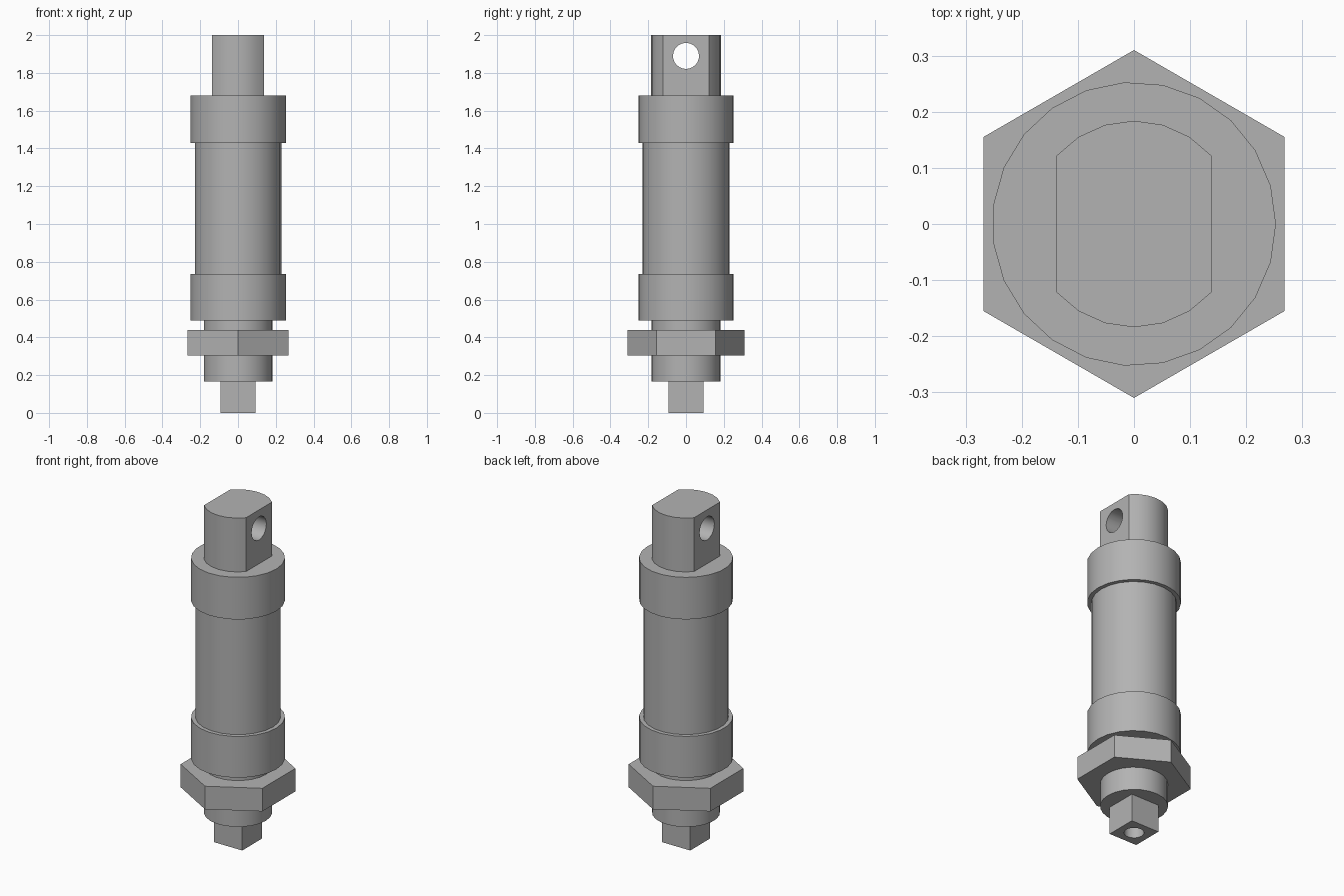
import bpy
import bmesh
from math import pi, sin, cos, asin, radians
from mathutils import Matrix

if "Cube" in bpy.data.objects:
    bpy.data.objects.remove(bpy.data.objects["Cube"])

STEEL = (0.45, 0.45, 0.45, 1.0)
steel = bpy.data.materials.new("grey_steel")
steel.use_nodes = True
steel.diffuse_color = STEEL
steel.node_tree.nodes["Principled BSDF"].inputs["Base Color"].default_value = STEEL


def ring(radius, sides, start=0.0):
    """Corners of a regular polygon."""
    angles = [start + 2 * pi * i / sides for i in range(sides)]
    return [(radius * cos(a), radius * sin(a)) for a in angles]


def prism(name, outline, bottom, top):
    """Extrude an outline upward between two heights."""
    bm = bmesh.new()
    base = bm.faces.new([bm.verts.new((x, y, bottom)) for x, y in outline])
    grown = bmesh.ops.extrude_face_region(bm, geom=[base])["geom"]
    moved = [v for v in grown if isinstance(v, bmesh.types.BMVert)]
    bmesh.ops.translate(bm, verts=moved, vec=(0, 0, top - bottom))
    bmesh.ops.recalc_face_normals(bm, faces=bm.faces)
    mesh = bpy.data.meshes.new(name)
    bm.to_mesh(mesh)
    bm.free()
    mesh.materials.append(steel)
    obj = bpy.data.objects.new(name, mesh)
    bpy.context.collection.objects.link(obj)
    return obj


def select_only(obj):
    bpy.ops.object.select_all(action="DESELECT")
    obj.select_set(True)
    bpy.context.view_layer.objects.active = obj


def drill(obj, cutter):
    """Cut a hole and discard the cutter."""
    cutter.hide_render = True
    mod = obj.modifiers.new("hole", "BOOLEAN")
    mod.operation = "DIFFERENCE"
    mod.solver = "EXACT"
    mod.object = cutter
    select_only(obj)
    bpy.ops.object.modifier_apply(modifier=mod.name)
    bpy.data.objects.remove(cutter)


# Round body, end caps and threaded neck
SIDES = 23
parts = [
    prism("neck", ring(0.183, SIDES), 0.165, 0.49),
    prism("lower_cap", ring(0.253, SIDES), 0.49, 0.735),
    prism("barrel", ring(0.23, SIDES), 0.735, 1.43),
    prism("upper_cap", ring(0.253, SIDES), 1.43, 1.68),
]

# Hexagonal mounting nut
parts.append(prism("mounting_nut", ring(0.31, 6, pi / 2), 0.303, 0.44))

# Square rod end with a bore in its underside
rod = prism("rod_end", ring(0.093 * 2 ** 0.5, 4, pi / 4), 0, 0.165)
drill(rod, prism("bore_cutter", ring(0.054, SIDES), -0.05, 0.14))
parts.append(rod)

# Pivot lug: a round bar with two flats and a cross hole
RADIUS, FLAT, STEPS = 0.184, 0.138, 6
half = asin(FLAT / RADIUS)
arc = [-half + 2 * half * i / STEPS for i in range(STEPS + 1)]
back = [(-RADIUS * sin(a), RADIUS * cos(a)) for a in arc]
lug = prism("pivot_lug", back + [(-x, -y) for x, y in back], 1.68, 2)
pin = prism("pin_cutter", ring(0.069, SIDES), -0.3, 0.3)
pin.data.transform(Matrix.Translation((0, 0, 1.89)) @ Matrix.Rotation(pi / 2, 4, "Y"))
drill(lug, pin)
parts.append(lug)

# Smooth the round walls and keep the rims crisp
for part in parts:
    select_only(part)
    bpy.ops.object.shade_smooth_by_angle(angle=radians(30))
